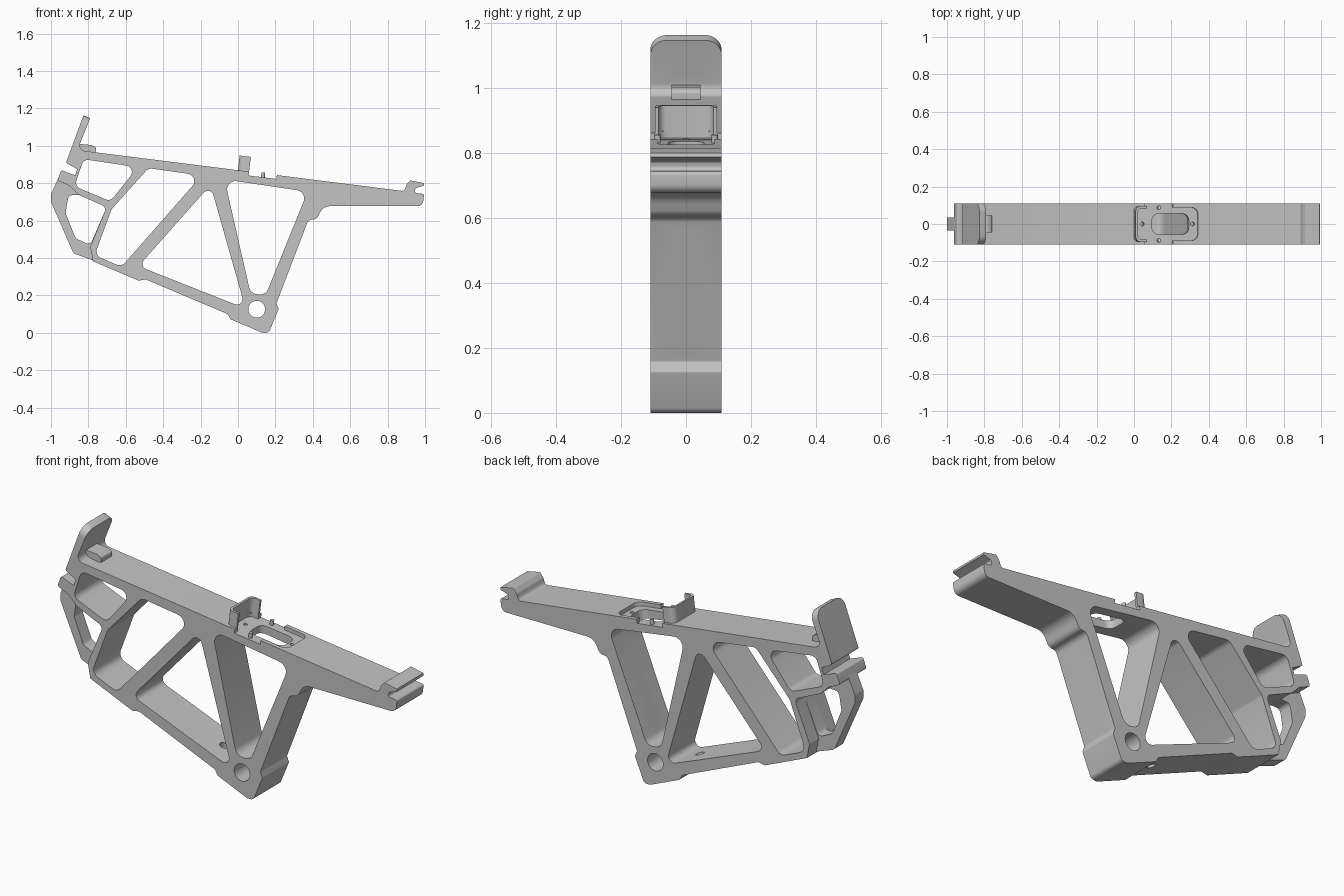
import bpy, bmesh, math
from mathutils import Matrix, Vector

if "Cube" in bpy.data.objects:
    bpy.data.objects.remove(bpy.data.objects["Cube"], do_unlink=True)

grey = bpy.data.materials.new("machined grey")
grey.use_nodes = True
colour = (0.55, 0.55, 0.55, 1)
grey.diffuse_color = colour
grey.node_tree.nodes["Principled BSDF"].inputs["Base Color"].default_value = colour

HALF = 0.11                                   # half the frame width
SIDE = Matrix.Rotation(math.pi / 2, 4, 'X')   # side profile (x, z) extruded along y
# Sloping top face, where the pocket sits
TOP = Matrix.Translation((0, 0, 0.873)) @ Matrix.Rotation(math.atan(0.122), 4, 'Y')


def rounded(points, default=0.0, steps=6):
    """Round polygon corners; a third value in a point overrides the radius."""
    out = []
    for i, p in enumerate(points):
        radius = p[2] if len(p) > 2 else default
        c = Vector(p[:2])
        a = Vector(points[i - 1][:2]) - c
        b = Vector(points[(i + 1) % len(points)][:2]) - c
        if radius <= 0:
            out.append(c)
            continue
        half = a.angle(b) / 2
        reach = min(radius / math.tan(half), a.length * 0.48, b.length * 0.48)
        r = reach * math.tan(half)
        a.normalize()
        b.normalize()
        centre = c + (a + b).normalized() * (r / math.sin(half))
        start = (c + a * reach - centre).normalized()
        end = (c + b * reach - centre).normalized()
        for k in range(steps + 1):
            out.append(centre + start.slerp(end, k / steps) * r)
    return out


def circle(r, n=24):
    return [Vector((r * math.cos(k * math.tau / n), r * math.sin(k * math.tau / n)))
            for k in range(n)]


def rectangle(x0, x1, half_y, r=0.0):
    return rounded([(x0, -half_y), (x1, -half_y), (x1, half_y), (x0, half_y)], r)


def prism(name, points, low, high, matrix=SIDE):
    bm = bmesh.new()
    base = bm.faces.new([bm.verts.new((p[0], p[1], low)) for p in points])
    new = bmesh.ops.extrude_face_region(bm, geom=[base])["geom"]
    bmesh.ops.translate(bm, vec=(0, 0, high - low),
                        verts=[v for v in new if isinstance(v, bmesh.types.BMVert)])
    bm.transform(matrix)
    bmesh.ops.recalc_face_normals(bm, faces=bm.faces)
    mesh = bpy.data.meshes.new(name)
    bm.to_mesh(mesh)
    bm.free()
    mesh.materials.append(grey)
    obj = bpy.data.objects.new(name, mesh)
    bpy.context.collection.objects.link(obj)
    return obj


def cut(target, cutter):
    mod = target.modifiers.new("cut", 'BOOLEAN')
    mod.operation, mod.solver, mod.object = 'DIFFERENCE', 'EXACT', cutter
    bpy.context.view_layer.objects.active = target
    bpy.ops.object.modifier_apply(modifier=mod.name)
    bpy.data.objects.remove(cutter, do_unlink=True)


def drill(target, x, z, r, direction, reach):
    aim = Vector(direction).to_track_quat('Z', 'Y').to_matrix().to_4x4()
    cut(target, prism("drill", circle(r), -reach, reach,
                      Matrix.Translation((x, 0, z)) @ aim))


# Main frame outline
frame = prism("main_frame", rounded([
    (-0.826, 1.163), (-0.79, 1.147), (-0.858, 0.977, 0.03),
    (0.89, 0.757, 0.02), (0.9, 0.79, 0.02), (0.92, 0.815, 0.01), (0.993, 0.8),
    (0.995, 0.787), (0.95, 0.773, 0.01), (0.943, 0.748, 0.015), (0.995, 0.742, 0.01),
    (0.987, 0.677, 0.03), (0.455, 0.677, 0.06), (0.42, 0.605, 0.05), (0.377, 0.605, 0.03),
    (0.206, 0.158, 0.01), (0.217, 0.126, 0.01), (0.165, 0, 0.055), (0.13, 0, 0.03),
    (-0.04, 0.072, 0.01), (-0.056, 0.1, 0.01), (-0.495, 0.286, 0.01), (-0.53, 0.278, 0.01),
    (-0.775, 0.382), (-0.79, 0.46), (-0.703, 0.671, 0.025), (-0.853, 0.738),
    (-0.9, 0.785, 0.02), (-0.965, 0.815, 0.01), (-0.945, 0.87, 0.01),
    (-0.87, 0.842), (-0.86, 0.875), (-0.92, 0.908, 0.01)]), -HALF, HALF)

# Rounded corners of the upright tab
bm = bmesh.new()
bm.from_mesh(frame.data)
corners = [e for e in bm.edges if all(v.co.z > 1.13 for v in e.verts)
           and abs(e.verts[0].co.y - e.verts[1].co.y) < 0.01]
bmesh.ops.bevel(bm, geom=corners, offset=0.05, segments=8, profile=0.5, affect='EDGES')
bm.to_mesh(frame.data)
bm.free()

# Truss windows
windows = [
    ([(-0.826, 0.928), (-0.537, 0.885), (-0.682, 0.703), (-0.874, 0.783)], 0.035),
    ([(-0.479, 0.88), (-0.195, 0.84), (-0.623, 0.353), (-0.767, 0.414), (-0.676, 0.66)], 0.04),
    ([(-0.147, 0.79), (0.04, 0.13), (-0.532, 0.356)], 0.03),
    ([(-0.072, 0.82), (0.372, 0.754), (0.147, 0.2), (0.067, 0.211)], 0.045)]
for points, radius in windows:
    cut(frame, prism("window", rounded(points, radius), -0.2, 0.2))
cut(frame, prism("pivot", [p + Vector((0.1, 0.126)) for p in circle(0.045, 32)], -0.2, 0.2))

# Bolt holes in the front strut, lower rail and tab
strut = Vector((0.934, 0, -0.357))
for z in (0.548, 0.455, 0.29, 0.2):
    drill(frame, 0.222 + (z - 0.2) * 0.383, z, 0.024, strut, 0.11)
for x in (-0.68, -0.43, -0.34, -0.18, -0.1):
    drill(frame, x, 0.09 - x * 0.42, 0.022, (0.39, 0, 0.92), 0.08)
drill(frame, -0.835, 1.075, 0.033, strut, 0.1)
drill(frame, -0.91, 0.93, 0.015, strut, 0.1)
drill(frame, -0.95, 0.845, 0.014, strut, 0.1)

# Pocket in the top face, with side gaps, slot and screw holes
cut(frame, prism("pocket", rectangle(0.012, 0.345, 0.088, 0.035), -0.025, 0.1, TOP))
cut(frame, prism("side_gaps", rectangle(0.06, 0.21, 0.15), -0.0251, 0.1, TOP))
cut(frame, prism("slot", rectangle(0.1, 0.298, 0.055, 0.035), -0.15, 0.1, TOP))
for u in (0.047, 0.318):
    hole = TOP @ Matrix.Translation((u, 0, 0))
    cut(frame, prism("screw_hole", circle(0.01, 16), -0.06, 0.1, hole))

# Raised curved guard around the pocket end
guard = prism("pocket_guard", rounded([
    (0, -0.096, 0.035), (0.06, -0.096), (0.06, -0.084), (0.012, -0.084, 0.025),
    (0.012, 0.084, 0.025), (0.06, 0.084), (0.06, 0.096), (0, 0.096, 0.035)]),
    -0.04, 0.075, TOP)
# Locating pins
pins = [prism(side + "_locating_pin", circle(0.01, 16), -0.04, 0,
              TOP @ Matrix.Translation((0.137, y, 0)))
        for side, y in (("right", -0.088), ("left", 0.088))]

# Small stop block at the foot of the tab
stop = prism("stop_block", rounded([
    (-0.85, 0.96), (-0.763, 0.955), (-0.757, 0.99, 0.012), (-0.78, 1.003, 0.01),
    (-0.85, 1.01)]), -0.045, 0.045)

# Narrow bracket behind the frame
bracket = prism("rear_bracket", rounded([
    (-0.92, 0.8), (-0.85, 0.755), (-0.7, 0.69), (-0.695, 0.66), (-0.77, 0.45),
    (-0.77, 0.385), (-0.88, 0.425, 0.03), (-1, 0.7, 0.02), (-1, 0.74, 0.02),
    (-0.955, 0.84)]), -0.035, 0.035)
cut(bracket, prism("bracket_window", rounded([
    (-0.906, 0.735), (-0.853, 0.738), (-0.703, 0.671), (-0.79, 0.468),
    (-0.868, 0.505), (-0.922, 0.64)], 0.025), -0.2, 0.2))
for x, z in ((-0.953, 0.687), (-0.853, 0.452)):
    drill(bracket, x, z, 0.02, (0, 1, 0), 0.1)

# Smooth shading with sharp edges kept
bpy.ops.object.select_all(action='DESELECT')
for obj in [frame, guard, stop, bracket] + pins:
    obj.select_set(True)
bpy.context.view_layer.objects.active = frame
bpy.ops.object.shade_smooth_by_angle(angle=math.radians(30))
